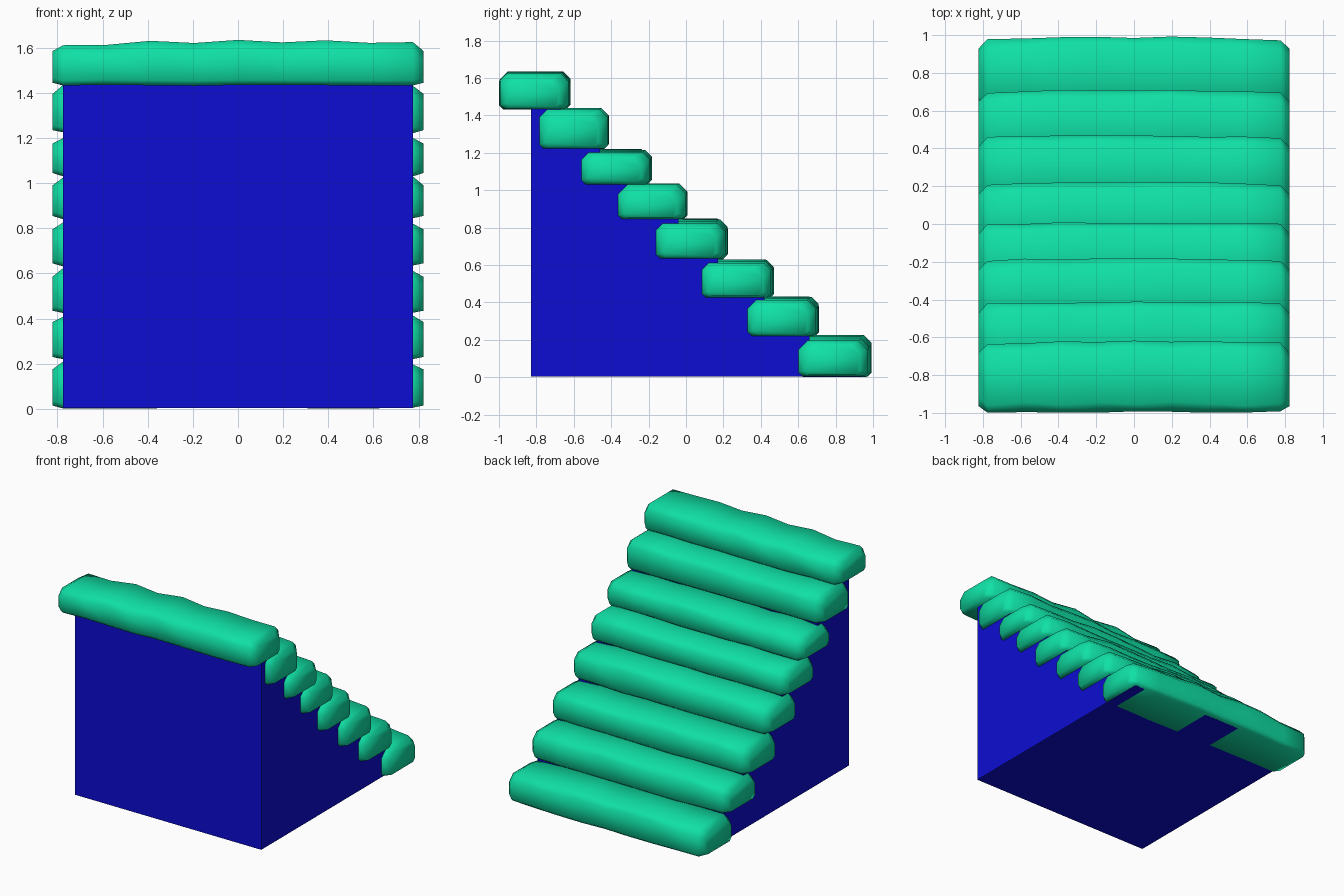
import bpy, bmesh, random
from math import sin

random.seed(4)
old = bpy.data.objects.get("Cube")
if old:
    bpy.data.objects.remove(old, do_unlink=True)


def material(name, rgb):
    m = bpy.data.materials.new(name)
    m.use_nodes = True
    m.diffuse_color = (*rgb, 1)
    m.node_tree.nodes["Principled BSDF"].inputs["Base Color"].default_value = (*rgb, 1)
    return m


green = material("sea green", (0.005, 0.75, 0.38))
blue = material("deep blue", (0.004, 0.004, 0.65))


def finish(bm, name, mat, smooth):
    bmesh.ops.recalc_face_normals(bm, faces=bm.faces)
    mesh = bpy.data.meshes.new(name)
    bm.to_mesh(mesh)
    bm.free()
    mesh.materials.append(mat)
    for p in mesh.polygons:
        p.use_smooth = smooth
    obj = bpy.data.objects.new(name, mesh)
    bpy.context.collection.objects.link(obj)
    return obj


def loft(rings):
    """Skin a list of closed point rings and cap both ends."""
    bm = bmesh.new()
    loops = [[bm.verts.new(p) for p in ring] for ring in rings]
    n = len(loops[0])
    for a, b in zip(loops, loops[1:]):
        for i in range(n):
            j = (i + 1) % n
            bm.faces.new((a[i], a[j], b[j], b[i]))
    bm.faces.new(loops[0])
    bm.faces.new(loops[-1])
    return bm


def section(x, y0, y1, z0, z1, low, high):
    """Box outline with small lower and larger upper chamfers."""
    return [(x, y0 + low, z0), (x, y1 - low, z0), (x, y1, z0 + low),
            (x, y1, z1 - high), (x, y1 - high, z1), (x, y0 + high, z1),
            (x, y0, z1 - high), (x, y0, z0 + low)]


# Front edge, back edge, underside and top of each tread, highest first
treads = [(-1.0, -0.62, 1.43, 1.63), (-0.79, -0.41, 1.22, 1.44),
          (-0.56, -0.18, 1.03, 1.22), (-0.37, 0.01, 0.84, 1.035),
          (-0.16, 0.22, 0.63, 0.84), (0.08, 0.47, 0.42, 0.63),
          (0.32, 0.71, 0.215, 0.43), (0.6, 0.99, 0.0, 0.22)]

# Uneven, softly rounded treads
for k, (y0, y1, z0, z1) in enumerate(treads):
    rings = []
    for i in range(9):
        t = i / 4 - 1
        wob = random.uniform(-0.012, 0.008)
        drop = 0.012 * t * t
        end = abs(t) == 1
        rings.append(section(0.775 * t, y0 + random.uniform(0, 0.01), y1 - drop + wob / 2,
                             z0 + random.uniform(0, 0.006),
                             z1 - drop + wob, 0.022, random.uniform(0.035, 0.055)))
        if end:
            cap = section(0.822 * t, y0 + 0.035, y1 - 0.06, z0 + 0.015, z1 - 0.045, 0.02, 0.045)
            rings.insert(0 if t < 0 else len(rings), cap)
    finish(loft(rings), f"tread_{k + 1}", green, True)

# Solid stepped base, with each riser tucked inside the tread below
outline = [(-0.83, 0.004)]
y_prev = -0.83
for k, (y0, y1, z0, z1) in enumerate(treads):
    top = z0 + 0.012 if k < 7 else 0.1
    outline += [(y_prev, top), (y1 - 0.05, top)]
    y_prev = y1 - 0.05
outline.append((y_prev, 0.004))
finish(loft([[(x, y, z) for y, z in outline] for x in (-0.775, 0.775)]),
       "stepped_base", blue, False)
